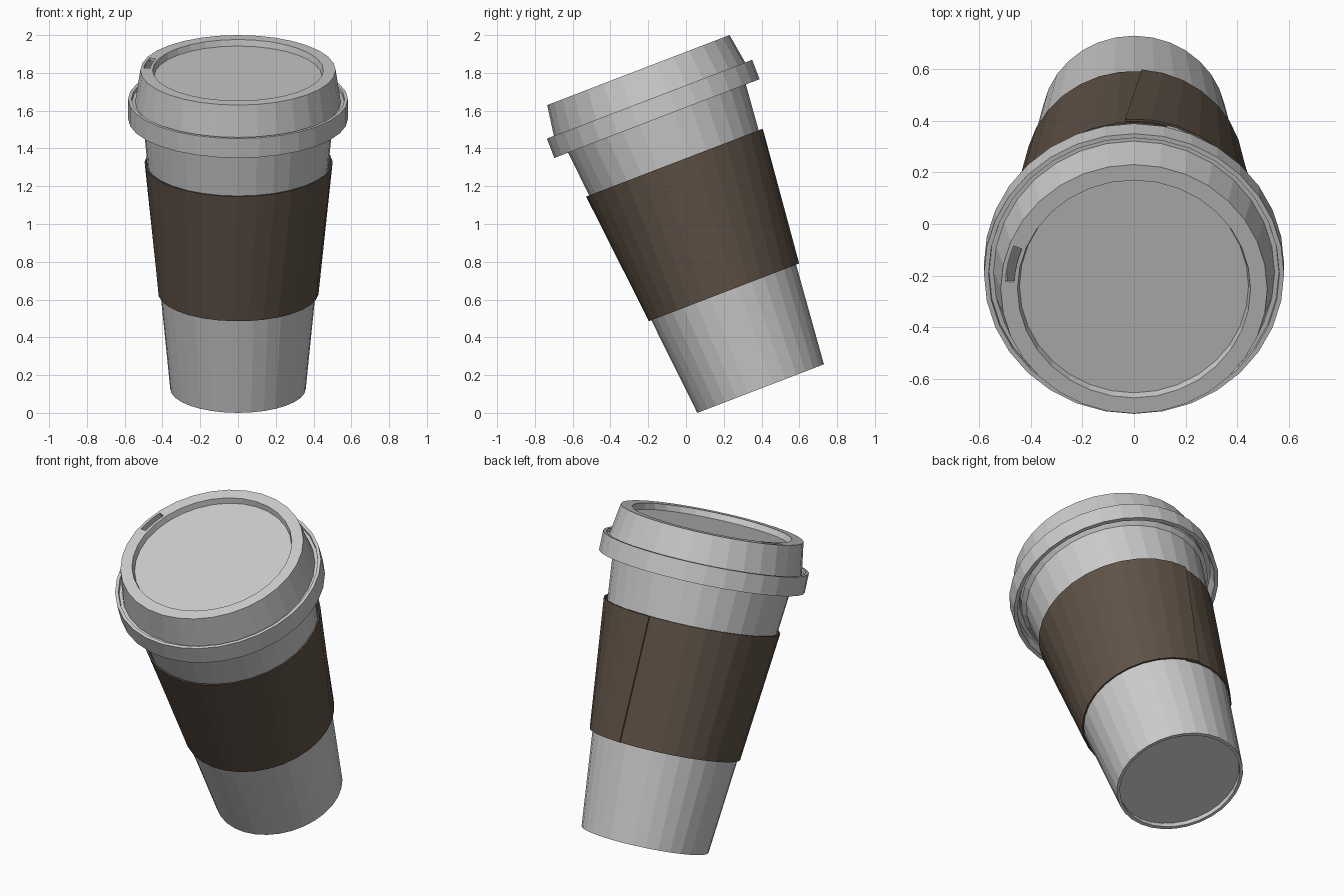
import bpy, bmesh
from math import radians, sin, cos, pi
from mathutils import Matrix

if "Cube" in bpy.data.objects:
    bpy.data.objects.remove(bpy.data.objects["Cube"])

SIDES = 32
# The whole cup leans back about the x axis
TILT = Matrix.Translation((0, 0.395, 0.1287)) @ Matrix.Rotation(radians(21), 4, 'X')


def finish(name, bm):
    bmesh.ops.remove_doubles(bm, verts=bm.verts, dist=1e-5)
    bmesh.ops.recalc_face_normals(bm, faces=bm.faces)
    mesh = bpy.data.meshes.new(name)
    bm.to_mesh(mesh)
    bm.free()
    obj = bpy.data.objects.new(name, mesh)
    bpy.context.collection.objects.link(obj)
    obj.matrix_world = TILT
    return obj


def lathe(name, profile):
    """Spin an (radius, height) profile that starts and ends on the axis."""
    bm = bmesh.new()
    verts = [bm.verts.new((r, 0, z)) for r, z in profile]
    edges = [bm.edges.new(p) for p in zip(verts, verts[1:])]
    bmesh.ops.spin(bm, geom=verts + edges, cent=(0, 0, 0), axis=(0, 0, 1),
                   angle=2 * pi, steps=SIDES, use_merge=False)
    return finish(name, bm)


def wrap(name, steps, start, ends, z, r_first, r_last, thick):
    """Curved sheet; ends, z and radii are (bottom, top) pairs."""
    bm = bmesh.new()
    rings = []
    for i in range(steps + 1):
        t = i / steps
        ring = []
        for k, d in ((0, 0), (0, thick), (1, thick), (1, 0)):
            a = radians(start + (ends[k] - start) * t)
            r = r_first[k] + (r_last[k] - r_first[k]) * t + d
            ring.append(bm.verts.new((r * cos(a), r * sin(a), z[k])))
        rings.append(ring)
    for p, q in zip(rings, rings[1:]):
        for j in range(4):
            k = (j + 1) % 4
            bm.faces.new((p[j], p[k], q[k], q[j]))
    bm.faces.new(rings[0])
    bm.faces.new(rings[-1])
    return finish(name, bm)


# Tapered paper cup with a recessed base and a lip hidden in the lid
lathe("cup", [(0, 0.03), (0.343, 0.03), (0.341, 0), (0.359, 0),
              (0.506, 1.55), (0.53, 1.57), (0.53, 1.60), (0.495, 1.60),
              (0.35, 0.05), (0, 0.05)])

# Lid: skirt, groove, sloping wall, sunken top, hollow underneath
lid = lathe("lid", [(0, 1.772), (0.444, 1.772), (0.452, 1.806), (0.517, 1.806),
                    (0.545, 1.625), (0.562, 1.625), (0.564, 1.641), (0.582, 1.641),
                    (0.582, 1.531), (0.560, 1.531), (0.555, 1.61), (0.530, 1.615),
                    (0.503, 1.79), (0.462, 1.79), (0.450, 1.755), (0, 1.755)])

# Sip slot cut through the lid's top ring
slot = wrap("sip_slot_cutter", 4, 159, (176.5, 176.5), (1.77, 1.84),
            (0.466, 0.466), (0.466, 0.466), 0.034)
slot.hide_render = True
slot.display_type = 'WIRE'
cut = lid.modifiers.new("sip_slot", 'BOOLEAN')
cut.operation = 'DIFFERENCE'
cut.solver = 'EXACT'
cut.object = slot

# Cardboard sleeve wrapped round the cup, overlapping at a slanted back seam
sleeve = wrap("sleeve", SIDES + 1, 75, (446, 454), (0.545, 1.28),
              (0.412, 0.482), (0.420, 0.496), 0.009)
brown = bpy.data.materials.new("brown_card")
brown.diffuse_color = (0.115, 0.085, 0.062, 1)
brown.use_nodes = True
brown.node_tree.nodes["Principled BSDF"].inputs["Base Color"].default_value = brown.diffuse_color
sleeve.data.materials.append(brown)
